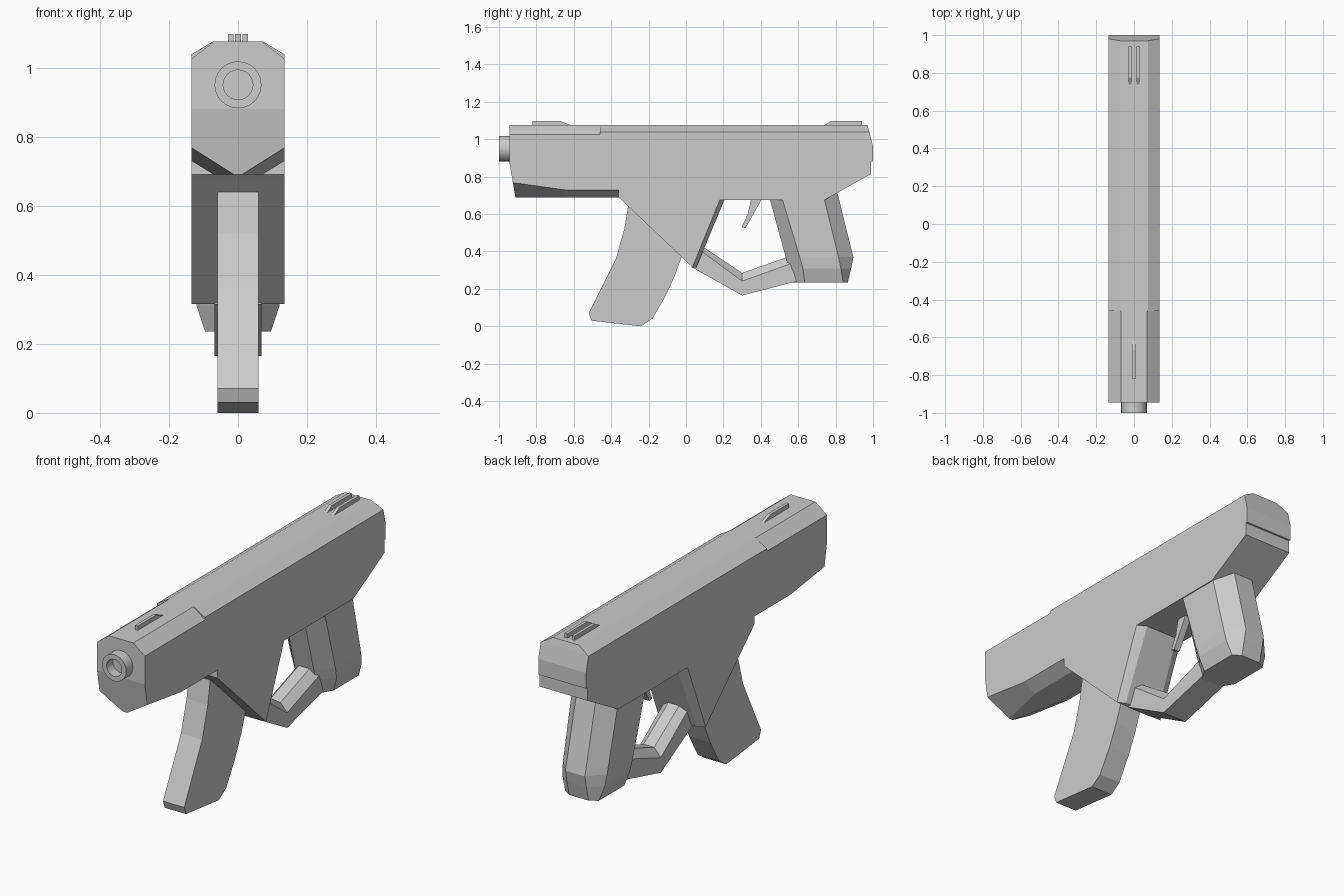
import bpy, bmesh, math
from mathutils import Vector

if "Cube" in bpy.data.objects:
    bpy.data.objects.remove(bpy.data.objects["Cube"])


def finish(bm, name):
    bmesh.ops.recalc_face_normals(bm, faces=bm.faces[:])
    me = bpy.data.meshes.new(name)
    bm.to_mesh(me)
    bm.free()
    ob = bpy.data.objects.new(name, me)
    bpy.context.collection.objects.link(ob)
    return ob


def loft(rings):
    """Bridge a list of equal-length point rings and cap both ends."""
    bm = bmesh.new()
    vs = [[bm.verts.new(p) for p in r] for r in rings]
    for a, b in zip(vs, vs[1:]):
        n = len(a)
        for i in range(n):
            j = (i + 1) % n
            bm.faces.new((a[i], a[j], b[j], b[i]))
    bm.faces.new(vs[0])
    bm.faces.new(vs[-1])
    return bm


def slab(name, prof, hw, x=0.0, chamfers=()):
    """Extrude a (y, z) profile across x; shave both sides by planes through 3 points."""
    bm = loft([[(x + s * hw, y, z) for y, z in prof] for s in (-1, 1)])
    for pts in chamfers:
        a, b, c = (Vector(p) for p in pts)
        no = (b - a).cross(c - a).normalized()
        if no.x < 0:
            no.negate()
        for s in (1, -1):
            flip = Vector((s, 1, 1))
            r = bmesh.ops.bisect_plane(
                bm, geom=bm.verts[:] + bm.edges[:] + bm.faces[:], dist=1e-5,
                plane_co=a * flip, plane_no=no * flip, clear_outer=True)
            edges = [e for e in r["geom_cut"] if isinstance(e, bmesh.types.BMEdge)]
            open_edges = [e for e in edges if e.is_boundary]
            if open_edges:
                bmesh.ops.holes_fill(bm, edges=open_edges, sides=0)
    return finish(bm, name)


W = 0.135

# Front housing: top bevel, bottom bevel and its taper towards the rear
slab("front_housing",
     [(-0.945, 1.075), (-0.945, 0.88), (-0.912, 0.69), (-0.36, 0.69),
      (-0.36, 0.88), (-0.46, 0.88), (-0.46, 1.075)], W, chamfers=[
         ((0.07, 0, 1.075), (W, 0, 1.025), (W, 1, 1.025)),
         ((0.07, 0, 0.69), (W, 0, 0.73), (W, 1, 0.73)),
         ((0.07, -0.65, 0.69), (W, -0.65, 0.73), (W, -0.36, 0.69))])

# Upper slide
slab("slide",
     [(-0.46, 1.075), (-0.46, 0.88), (1.0, 0.88), (1.0, 0.96),
      (0.98, 1.04), (0.97, 1.075)], W, chamfers=[
         ((0.07, 0, 1.077), (W, 0, 1.038), (W, 1, 1.038))])

# Lower frame
slab("frame",
     [(-0.36, 0.88), (-0.36, 0.69), (-0.344, 0.675), (0.74, 0.675),
      (0.99, 0.815), (0.99, 0.88)], W)

# Magazine well with bevelled rear corners
slab("magazine_well",
     [(-0.344, 0.675), (0.035, 0.315), (0.055, 0.315), (0.205, 0.675)], W, chamfers=[
         ((W, 0.18, 0.675), (0.09, 0.205, 0.675), (W, 0.04, 0.33))])

# Magazine
slab("magazine",
     [(-0.31, 0.64), (-0.33, 0.52), (-0.375, 0.36), (-0.52, 0.07), (-0.505, 0.03),
      (-0.24, 0.0), (-0.18, 0.04), (-0.11, 0.16), (-0.06, 0.27), (-0.02, 0.38),
      (-0.02, 0.62)], 0.06)

# Grip: eight-sided sections, each z, half width, then four y positions
rings = []
for z, w, f, f2, b2, b in [(0.72, 0.13, 0.437, 0.503, 0.73, 0.808),
                           (0.37, 0.125, 0.533, 0.608, 0.815, 0.895),
                           (0.31, 0.12, 0.55, 0.625, 0.828, 0.883),
                           (0.235, 0.095, 0.57, 0.635, 0.84, 0.865)]:
    m = 0.055
    half = [(m, f), (w, f2), (w, b2), (m, b)]
    rings.append([(x, y, z) for x, y in half] + [(-x, y, z) for x, y in reversed(half)])
finish(loft(rings), "grip")

# Trigger guard: bevelled bar, each station gives lower, middle and upper corner
rings = []
for low, mid, top in [((0.03, 0.316), (0.05, 0.425), (0.07, 0.44)),
                      ((0.30, 0.165), (0.30, 0.242), (0.30, 0.285)),
                      ((0.61, 0.245), (0.61, 0.352), (0.61, 0.395))]:
    half = [(0.068, *low), (0.068, *mid), (0.03, *top)]
    rings.append(half + [(-x, y, z) for x, y, z in reversed(half)])
finish(loft(rings), "trigger_guard")

# Trigger
slab("trigger", [(0.35, 0.69), (0.33, 0.60), (0.297, 0.53), (0.318, 0.525),
                 (0.40, 0.67), (0.405, 0.69)], 0.017)

# Muzzle tube with recessed bore
rings = [[(r * math.cos(t), y, 0.95 + r * math.sin(t))
          for t in (math.tau * i / 24 for i in range(24))]
         for r, y in [(0.068, -0.93), (0.068, -1.0), (0.043, -1.0), (0.043, -0.95)]]
muzzle = finish(loft(rings), "muzzle")
bpy.context.view_layer.objects.active = muzzle
muzzle.select_set(True)
bpy.ops.object.shade_smooth_by_angle(angle=math.radians(30))

# Sights
slab("front_sight", [(-0.82, 1.07), (-0.82, 1.097), (-0.67, 1.097), (-0.605, 1.07)], 0.008)
for x, side in ((-0.021, "left"), (0.021, "right")):
    slab("rear_sight_" + side,
         [(0.73, 1.07), (0.775, 1.097), (0.94, 1.097), (0.94, 1.07)], 0.008, x)
